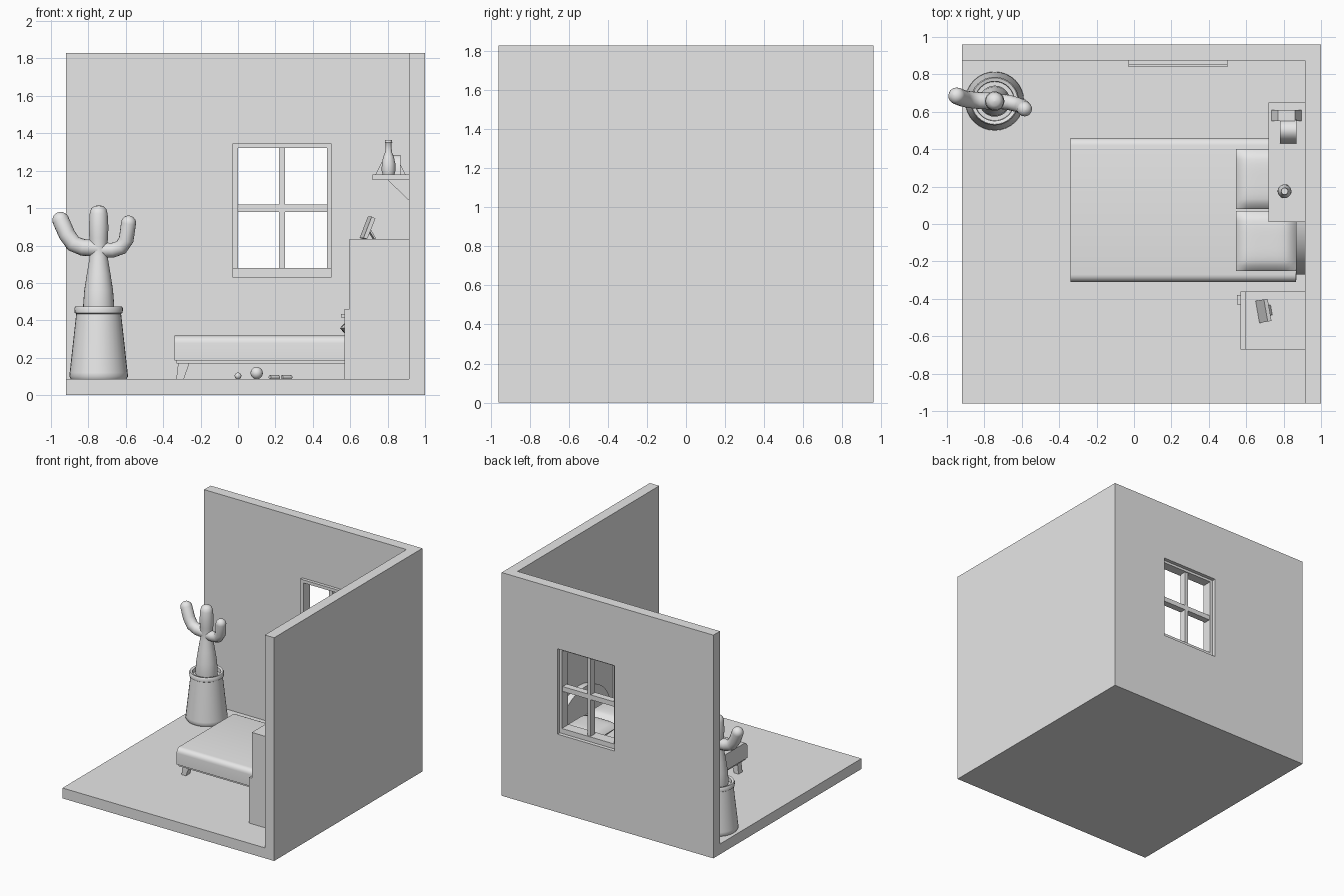
import bpy, bmesh, math
from mathutils import Vector

if "Cube" in bpy.data.objects:
    bpy.data.objects.remove(bpy.data.objects["Cube"])

grey = bpy.data.materials.new("plain_grey")
grey.diffuse_color = (0.8, 0.8, 0.8, 1)
grey.use_nodes = True
grey.node_tree.nodes["Principled BSDF"].inputs["Base Color"].default_value = grey.diffuse_color


def finish(name, bm, smooth=False):
    bmesh.ops.recalc_face_normals(bm, faces=bm.faces)
    me = bpy.data.meshes.new(name)
    bm.to_mesh(me)
    bm.free()
    me.materials.append(grey)
    ob = bpy.data.objects.new(name, me)
    bpy.context.collection.objects.link(ob)
    if smooth:
        bpy.ops.object.select_all(action='DESELECT')
        ob.select_set(True)
        bpy.context.view_layer.objects.active = ob
        bpy.ops.object.shade_smooth_by_angle(angle=math.radians(40))
    return ob


def box(name, x, y, z):
    bm = bmesh.new()
    bmesh.ops.create_cube(bm, size=1)
    for v in bm.verts:
        v.co = [lo + (c + 0.5) * (hi - lo) for c, (lo, hi) in zip(v.co, (x, y, z))]
    return finish(name, bm)


def prism(name, pts, axis, lo, hi, smooth=False):
    """Extrude a 2D outline along axis (0 = x with y,z points, 1 = y with x,z points)."""
    bm = bmesh.new()
    place = (lambda p, t: (t, *p)) if axis == 0 else (lambda p, t: (p[0], t, p[1]))
    rings = [[bm.verts.new(place(p, t)) for p in pts] for t in (lo, hi)]
    n = len(pts)
    for i in range(n):
        j = (i + 1) % n
        bm.faces.new((rings[0][i], rings[0][j], rings[1][j], rings[1][i]))
    for r in rings:
        bm.faces.new(r)
    return finish(name, bm, smooth)


def lathe(name, centre, profile, n=28):
    """Revolve (radius, z) points about a vertical axis."""
    bm = bmesh.new()
    rings = [[bm.verts.new((centre[0] + r * math.cos(2 * math.pi * i / n),
                            centre[1] + r * math.sin(2 * math.pi * i / n), z))
              for i in range(n)] for r, z in profile]
    for a, b in zip(rings, rings[1:]):
        for i in range(n):
            j = (i + 1) % n
            bm.faces.new((a[i], a[j], b[j], b[i]))
    bm.faces.new(rings[0])
    bm.faces.new(rings[-1])
    return finish(name, bm, True)


def tube(name, path, radius, n=16):
    """Round-ended tube swept along a bent path."""
    P = [Vector(p) for p in path]
    end = (P[-1] - P[-2]).normalized()
    stations = [(p, radius) for p in P]
    for k in range(1, 6):
        a = k * math.pi / 10 * 0.98
        stations.append((P[-1] + end * radius * math.sin(a), radius * math.cos(a)))
    bm, rings = bmesh.new(), []
    for i, (p, r) in enumerate(stations):
        d = stations[min(i + 1, len(stations) - 1)][0] - stations[max(i - 1, 0)][0]
        d.normalize()
        u = d.cross(Vector((0, 1, 0))).normalized()
        w = d.cross(u)
        rings.append([bm.verts.new(p + r * (u * math.cos(2 * math.pi * k / n) +
                                            w * math.sin(2 * math.pi * k / n))) for k in range(n)])
    for a, b in zip(rings, rings[1:]):
        for i in range(n):
            bm.faces.new((a[i], a[(i + 1) % n], b[(i + 1) % n], b[i]))
    bm.faces.new(rings[0])
    bm.faces.new(rings[-1])
    return finish(name, bm, True)


# Room shell: floor, right wall, back wall built around the window opening
F = 0.085
WX, WZ = (-0.025, 0.495), (0.64, 1.34)
box("floor", (-0.92, 1), (-0.96, 0.96), (0, F))
box("right_wall", (0.915, 1), (-0.96, 0.96), (F, 1.83))
bm = bmesh.new()
xs, zs = (-0.92, *WX, 0.915), (F, *WZ, 1.83)
grid = {(i, j): bm.verts.new((xs[i], 0.875, zs[j])) for i in range(4) for j in range(4)}
for i in range(3):
    for j in range(3):
        if (i, j) != (1, 1):
            bm.faces.new([grid[i + a, j + b] for a, b in ((0, 0), (1, 0), (1, 1), (0, 1))])
ext = bmesh.ops.extrude_face_region(bm, geom=bm.faces[:])
bmesh.ops.translate(bm, vec=(0, 0.085, 0),
                    verts=[g for g in ext["geom"] if isinstance(g, bmesh.types.BMVert)])
finish("back_wall", bm)
box("wall_corner", (0.915, 1), (0.875, 0.96), (F, 1.83))

# Window frame, crossbars and sill
for k, x in enumerate(((-0.03, 0.0), (0.475, 0.5))):
    box(f"window_side_{k}", x, (0.85, 0.93), (0.64, 1.345))
box("window_top", (0.0, 0.475), (0.85, 0.93), (1.32, 1.345))
box("window_bottom", (0.0, 0.475), (0.85, 0.93), (0.64, 0.68))
box("window_mullion", (0.22, 0.25), (0.865, 0.92), (0.68, 1.32))
box("window_crossbar", (0.0, 0.475), (0.865, 0.92), (0.98, 1.02))
box("window_sill", (-0.03, 0.5), (0.84, 0.875), (0.63, 0.68))

# Bed: slatted base, mattress with rounded long edges, splayed legs, arched headboard
box("bed_base", (-0.33, 0.87), (-0.3, 0.45), (0.17, 0.185))
outline = [(-0.31, 0.185), (0.46, 0.185)]
for cy, a0 in ((0.42, 0), (-0.27, 90)):
    for k in range(6):
        a = math.radians(a0 + 18 * k)
        outline.append((cy + 0.04 * math.cos(a), 0.278 + 0.04 * math.sin(a)))
prism("mattress", outline, 0, -0.34, 0.865, True)
for k, y in enumerate((-0.26, 0.36)):
    for m, (top, foot) in enumerate(((-0.29, -0.31), (0.79, 0.81))):
        prism(f"bed_leg_{k}{m}", [(top - 0.03, 0.17), (top + 0.03, 0.17),
                                  (foot + 0.02, F), (foot - 0.02, F)], 1, y, y + 0.05)
arch = [(-0.27, F), (0.42, F)]
arch += [(0.075 + 0.345 * math.cos(math.pi * k / 20), 0.27 + 0.32 * math.sin(math.pi * k / 20))
         for k in range(21)]
prism("headboard", arch, 0, 0.865, 0.915, True)

# Pillows: soft cushions that thin toward their edges
for k, y in enumerate((-0.09, 0.24)):
    bm, N = bmesh.new(), 12
    for side in (1, -1):
        g = {}
        for i in range(N + 1):
            for j in range(N + 1):
                u, v = 2 * i / N - 1, 2 * j / N - 1
                h = 0.042 * ((1 - u ** 4) * (1 - v ** 4)) ** 0.5
                g[i, j] = bm.verts.new((0.705 + 0.16 * u, y + 0.16 * v, 0.358 + side * h))
        for i in range(N):
            for j in range(N):
                bm.faces.new((g[i, j], g[i + 1, j], g[i + 1, j + 1], g[i, j + 1]))
    bmesh.ops.remove_doubles(bm, verts=bm.verts, dist=0.0005)
    finish(f"pillow_{k}", bm, True)

# Cabinet with lower door and handle
box("cabinet", (0.595, 0.915), (-0.67, -0.36), (F, 0.835))
box("cabinet_door", (0.57, 0.595), (-0.67, -0.36), (F, 0.46))
box("door_handle", (0.55, 0.57), (-0.43, -0.38), (0.415, 0.435))

# Leaning picture frame on the cabinet
for name, pts, y in (("photo_frame", [(0.66, 0.84), (0.68, 0.835), (0.725, 0.945), (0.705, 0.955)], (-0.525, -0.405)),
                     ("photo_stand", [(0.69, 0.89), (0.7, 0.895), (0.735, 0.835), (0.725, 0.835)], (-0.495, -0.44))):
    ob = prism(name, [(x - 0.69, z) for x, z in pts], 1, y[0] + 0.465, y[1] + 0.465)
    ob.location = (0.69, -0.465, 0)
    ob.rotation_euler.z = math.radians(10)

# Wall shelf with triangular brackets
box("shelf", (0.72, 0.915), (0.01, 0.65), (1.15, 1.18))
for k, y in enumerate((0.09, 0.55)):
    prism(f"shelf_bracket_{k}", [(0.8, 1.15), (0.915, 1.15), (0.915, 1.04)], 1, y, y + 0.02)

# Bottle and curved ornament on the shelf
lathe("bottle", (0.805, 0.175), [(0.032, 1.18), (0.037, 1.2), (0.036, 1.24), (0.028, 1.275),
                                 (0.018, 1.3), (0.015, 1.345), (0.02, 1.352), (0.018, 1.365)], 20)
prism("ornament_base", [(0.735, 1.18), (0.895, 1.18), (0.86, 1.25), (0.77, 1.25)], 1, 0.55, 0.61)
arc = [(0.5 + r * math.cos(a), 1.18 + 1.5 * r * math.sin(a))
       for r, ks in ((0.07, range(13)), (0.05, range(12, -1, -1)))
       for a in (math.pi * k / 12 for k in ks)]
prism("ornament_arch", arc, 0, 0.78, 0.87, True)

# Potted cactus
C = (-0.745, 0.657)
lathe("pot", C, [(0.148, F), (0.157, 0.1), (0.155, 0.12), (0.12, 0.435), (0.128, 0.44), (0.13, 0.465),
                 (0.124, 0.475), (0.106, 0.47), (0.104, 0.44), (0.001, 0.44)], 32)
lathe("cactus_trunk", C, [(0.08, 0.44), (0.083, 0.48), (0.077, 0.56), (0.063, 0.65), (0.048, 0.74), (0.043, 0.78),
                          (0.05, 0.84), (0.052, 0.9), (0.048, 0.97), (0.04, 0.997), (0.025, 1.01), (0.001, 1.016)])
tube("cactus_arm_left", [(-0.75, C[1], 0.785), (-0.83, 0.66, 0.79), (-0.88, 0.665, 0.81),
                         (-0.915, 0.672, 0.86), (-0.948, 0.685, 0.935)], 0.045)
tube("cactus_arm_right", [(-0.74, C[1], 0.775), (-0.67, 0.65, 0.775), (-0.625, 0.638, 0.79),
                          (-0.598, 0.628, 0.83), (-0.585, 0.615, 0.92)], 0.04)

# Toys under the bed: a ball and a few rounded blocks
for name, x, r in (("ball", 0.1, 0.033), ("marble", 0.0, 0.018)):
    bm = bmesh.new()
    bmesh.ops.create_uvsphere(bm, u_segments=16, v_segments=10, radius=r)
    bmesh.ops.translate(bm, verts=bm.verts, vec=(x, 0.0, F + r))
    finish(name, bm, True)
for k, x in enumerate((0.17, 0.235)):
    tube(f"toy_peg_{k}", [(x, -0.02, F + 0.011), (x + 0.045, 0.01, F + 0.011)], 0.011, 10)
